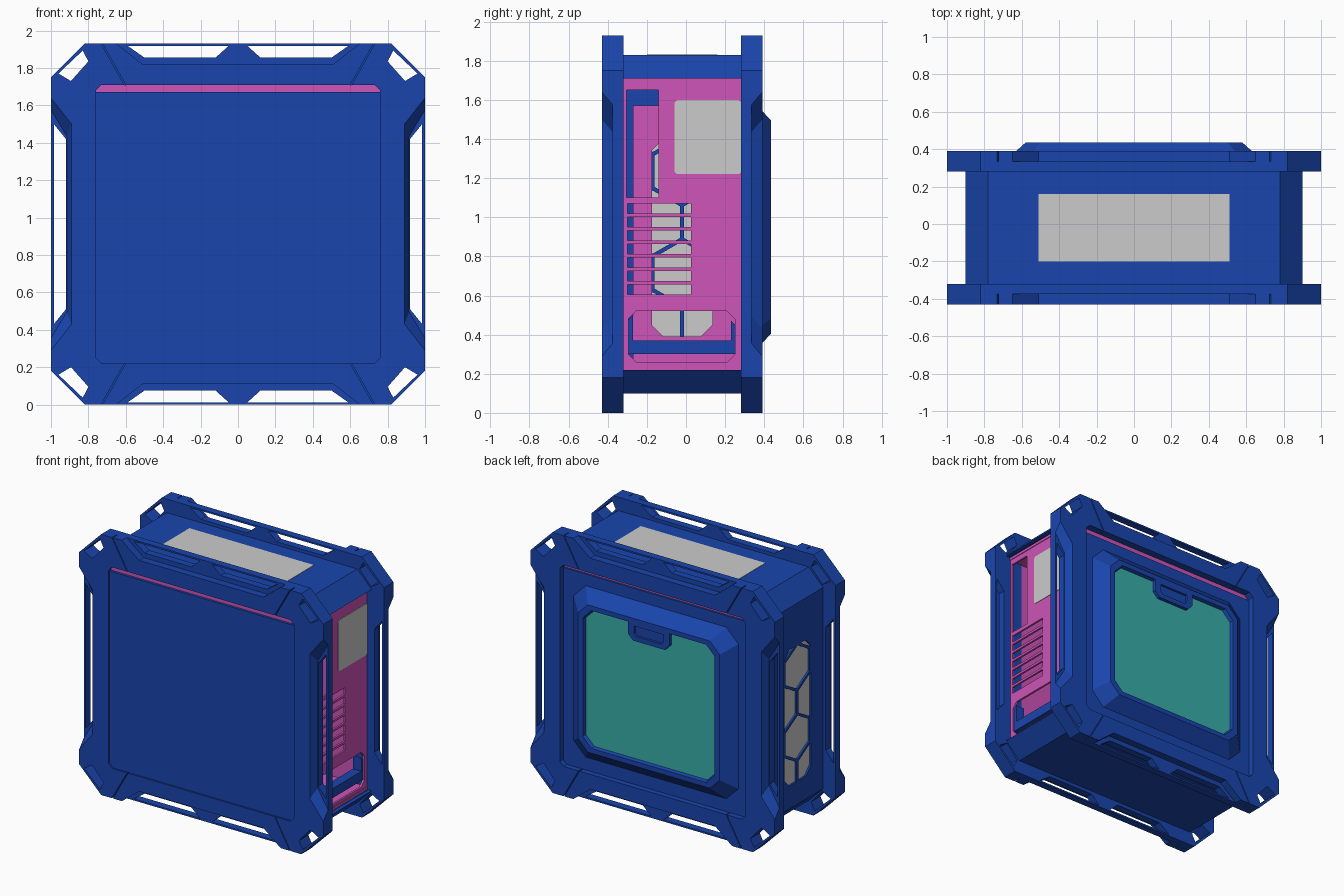
import bpy, bmesh, math
from mathutils import Matrix

if "Cube" in bpy.data.objects:
    bpy.data.objects.remove(bpy.data.objects["Cube"])

def material(name, rgb):
    m = bpy.data.materials.new(name)
    m.diffuse_color = (*rgb, 1)
    m.use_nodes = True
    m.node_tree.nodes["Principled BSDF"].inputs["Base Color"].default_value = m.diffuse_color
    return m

BLUE = material("blue_shell", (0.01, 0.06, 0.42))
PINK = material("pink_chassis", (0.62, 0.09, 0.48))
TEAL = material("teal_glass", (0.04, 0.42, 0.40))
AXES = {"x": Matrix(((0, 0, 1), (1, 0, 0), (0, 1, 0))),
        "y": Matrix(((1, 0, 0), (0, 0, -1), (0, 1, 0))),
        "z": Matrix.Identity(3)}

def add(name, me, mat):
    if mat:
        me.materials.append(mat)
    ob = bpy.data.objects.new(name, me)
    bpy.context.collection.objects.link(ob)
    return ob

def plate(name, loops, a, b, mat=None, axis="y"):
    """Flat outline with holes, extruded from a to b along an axis."""
    cu = bpy.data.curves.new(name, "CURVE")
    cu.dimensions, cu.fill_mode, cu.extrude = "2D", "BOTH", (b - a) / 2
    for loop in loops:
        sp = cu.splines.new("POLY")
        sp.points.add(len(loop) - 1)
        for p, (u, v) in zip(sp.points, loop):
            p.co = (u, v, 0, 1)
        sp.use_cyclic_u = True
    tmp = bpy.data.objects.new("tmp", cu)
    bpy.context.collection.objects.link(tmp)
    dg = bpy.context.evaluated_depsgraph_get()
    me = bpy.data.meshes.new_from_object(tmp.evaluated_get(dg))
    bpy.data.objects.remove(tmp)
    mid = (a + b) / 2
    move = Matrix.Translation([mid if c == axis else 0 for c in "xyz"])
    me.transform(move @ AXES[axis].to_4x4())
    bm = bmesh.new()
    bm.from_mesh(me)
    bmesh.ops.remove_doubles(bm, verts=bm.verts, dist=1e-5)
    bmesh.ops.recalc_face_normals(bm, faces=bm.faces)
    for f in bm.faces:
        f.smooth = False
    bm.to_mesh(me)
    bm.free()
    return add(name, me, mat)

def rect(u0, u1, v0, v1, c=0.0):
    if not c:
        return [(u0, v0), (u1, v0), (u1, v1), (u0, v1)]
    return [(u0 + c, v0), (u1 - c, v0), (u1, v0 + c), (u1, v1 - c),
            (u1 - c, v1), (u0 + c, v1), (u0, v1 - c), (u0, v0 + c)]

ZC = 0.965
def flip_x(loop): return [(-x, z) for x, z in loop]
def flip_z(loop): return [(x, 2 * ZC - z) for x, z in loop]
def four(loop): return [loop, flip_x(loop), flip_z(loop), flip_x(flip_z(loop))]

# Frame outlines
corner_hole = [(0.96, 1.77), (0.893, 1.73), (0.80, 1.835), (0.83, 1.893)]
top_slot = [(0.05, 1.918), (0.12, 1.855), (0.50, 1.855), (0.59, 1.918)]
side_slot = [(0.985, 1.50), (0.92, 1.42), (0.92, 0.51), (0.985, 0.43)]
opening = rect(-0.76, 0.76, 0.22, 1.71, 0.03)
outer = rect(-1, 1, 0, 1.93, 0.18)
half_bar = [(0.60, 1.71), (0.724, 1.93), (0.65, 1.93), (0.51, 1.82)]
top_bar = half_bar + flip_x(half_bar)[::-1]
half_side = [(0.608, 1.71), (0.732, 1.93), (0.82, 1.93), (1, 1.75), (1, 1.64), (0.89, 1.50)]
side_bar = (half_side + flip_z(half_side)[::-1]
            + [(0.73, 0.22), (0.76, 0.25), (0.76, 1.68), (0.73, 1.71)])

def slope_notch(ob, y_in):
    """Slant the side notch toward the inner half of the frame."""
    for v in ob.data.vertices:
        if abs(v.co.y - y_in) > 0.01:
            continue
        x, dz = abs(v.co.x), abs(v.co.z - ZC)
        s, t = math.copysign(1, v.co.x), math.copysign(1, v.co.z - ZC)
        if x > 0.99 and abs(dz - 0.675) < 0.01:
            v.co.z = ZC + t * 0.61
        elif abs(x - 0.89) < 0.002 and abs(dz - 0.535) < 0.01:
            v.co.x, v.co.z = s * 0.915, ZC + t * 0.47

# Front and back frames: slotted inner half, notched outer half with seams
for side, o, m, i in (("front", -0.43, -0.375, -0.32), ("back", 0.39, 0.335, 0.28)):
    plate(side + "_frame_base",
          [outer, opening, side_slot, flip_x(side_slot)] + four(corner_hole) + four(top_slot),
          min(m, i), max(m, i), BLUE)
    a, b = min(o, m), max(o, m)
    plate(side + "_frame_top_bar", [top_bar], a, b, BLUE)
    plate(side + "_frame_bottom_bar", [flip_z(top_bar)], a, b, BLUE)
    for n, f in (("right", lambda l: l), ("left", flip_x)):
        loops = [f(side_bar), f(corner_hole), f(flip_z(corner_hole))]
        slope_notch(plate(f"{side}_frame_{n}_bar", loops, a, b, BLUE), m)

# Body shell: top and bottom covers with angled edges
Y0, Y1 = -0.33, 0.29
edge = [(0.67, 1.83), (0.78, 1.83), (0.90, 1.71), (0.87, 1.71), (0.765, 1.80), (0.67, 1.80)]
middle = rect(-0.67, 0.67, 1.80, 1.83)
for n, f in (("top", lambda l: l), ("bottom", flip_z)):
    plate(n + "_cover", [f(middle)], Y0, Y1, BLUE)
    plate(n + "_right_edge", [f(edge)], Y0, Y1, BLUE)
    plate(n + "_left_edge", [f(flip_x(edge))], Y0, Y1, BLUE)
plate("top_vent", [rect(-0.51, 0.51, -0.2, 0.16)], 1.82, 1.833, None, "z")

# Left side with hexagon grille
def clip(poly, c, lim, sign):
    """Keep the part of a polygon where sign * dot(c, p) <= lim."""
    out = []
    d = [c[0] * p[0] + c[1] * p[1] - lim for p in poly]
    for k in range(len(poly)):
        p, q, dp, dq = poly[k - 1], poly[k], d[k - 1], d[k]
        if dp * dq < 0:
            t = dp / (dp - dq)
            out.append((p[0] + t * (q[0] - p[0]), p[1] + t * (q[1] - p[1])))
        if dq <= 0:
            out.append(q)
    return out

GY, GZ, GW, GH, GC = -0.02, 0.895, 0.155, 0.505, 0.06
vent = rect(GY - GW, GY + GW, GZ - GH, GZ + GH, GC)
holes = []
R = 0.1735
for row in range(-1, 5):
    for col in range(-2, 3):
        cy, cz = GY + 0.3 * col + (0.15 if row % 2 else 0), 0.715 + 0.26 * (row - 0)
        h = [(cy + (R - 0.012) * math.sin(k * math.pi / 3),
              cz + (R - 0.012) * math.cos(k * math.pi / 3)) for k in range(6)]
        for sy in (-1, 1):
            h = clip(h, (sy, 0), GW + sy * GY, 1)
            h = clip(h, (0, sy), GH + sy * GZ, 1)
            for sz in (-1, 1):
                h = clip(h, (sy, sz), GW + GH - GC + sy * GY + sz * GZ, 1)
        area = sum(h[k - 1][0] * h[k][1] - h[k][0] * h[k - 1][1] for k in range(len(h)))
        if abs(area) > 0.003:
            holes.append(h)
plate("left_grille", [rect(Y0, Y1, 0.22, 1.71)] + holes, -0.90, -0.87, BLUE, "x")
plate("left_filter", [vent], -0.887, -0.883, None, "x")
plate("inner_left_wall", [rect(-0.27, 0.28, 0.25, 1.57), vent], -0.865, -0.85, PINK, "x")

# Right side: chassis wall with port opening, expansion slots and lower bay
slots = [rect(-0.30, 0.025, 0.605 + 0.069 * k, 0.657 + 0.069 * k) for k in range(7)]
port = rect(-0.305, -0.14, 1.10, 1.65)
bay = rect(-0.295, 0.25, 0.26, 0.52, 0.04)
plate("rear_wall", [rect(Y0, Y1, 0.22, 1.70), port, bay] + slots, 0.845, 0.86, PINK, "x")
plate("power_supply_plate", [rect(-0.06, 0.285, 1.22, 1.60, 0.015)], 0.85, 0.864, None, "x")
plate("lower_bay_bracket", [[(-0.30, 0.30), (0.28, 0.30), (0.28, 0.42), (0.23, 0.47), (0.23, 0.37),
                             (-0.27, 0.37), (-0.27, 0.50), (-0.30, 0.47)]], 0.78, 0.85, BLUE, "x")

# Chassis box
plate("chassis_top", [rect(-0.865, 0.865, Y0, Y1)], 1.69, 1.71, PINK, "z")
plate("chassis_floor", [rect(-0.865, 0.865, Y0, Y1)], 0.22, 0.24, PINK, "z")
plate("chassis_front", [opening], -0.40, -0.325, PINK)
plate("chassis_back", [opening], 0.285, 0.335, PINK)

# Side panels
panel = rect(-0.76, 0.76, 0.22, 1.67)
plate("front_panel", [panel], -0.418, -0.395, BLUE)
plate("back_panel", [panel], 0.33, 0.35, BLUE)

# Raised window surround on the back panel
bm = bmesh.new()
rings = []
for y, w, h, c in ((0.345, 0.68, 0.64, 0.10), (0.435, 0.58, 0.545, 0.08),
                   (0.435, 0.54, 0.51, 0.07), (0.40, 0.53, 0.50, 0.07)):
    rings.append([bm.verts.new((x, y, z)) for x, z in rect(-w, w, 0.95 - h, 0.95 + h, c)])
for r, s in zip(rings, rings[1:]):
    for k in range(8):
        bm.faces.new((r[k - 1], r[k], s[k], s[k - 1]))
bmesh.ops.recalc_face_normals(bm, faces=bm.faces)
if sum(f.normal.y for f in bm.faces) < 0:
    bmesh.ops.reverse_faces(bm, faces=bm.faces)
me = bpy.data.meshes.new("window_surround")
bm.to_mesh(me)
bm.free()
add("window_surround", me, BLUE)
plate("window_glass", [rect(-0.535, 0.535, 0.445, 1.455, 0.07)], 0.39, 0.41, TEAL)

# Window latch
tab = [(-0.17, 1.46), (-0.17, 1.37), (-0.13, 1.33), (0.13, 1.33), (0.17, 1.37), (0.17, 1.46)]
cup = [(-0.12, 1.44), (-0.12, 1.385), (-0.10, 1.365), (0.10, 1.365), (0.12, 1.385), (0.12, 1.44)]
plate("latch_rim", [tab, cup], 0.40, 0.435, BLUE)
plate("latch_cup", [cup], 0.40, 0.418, BLUE)
